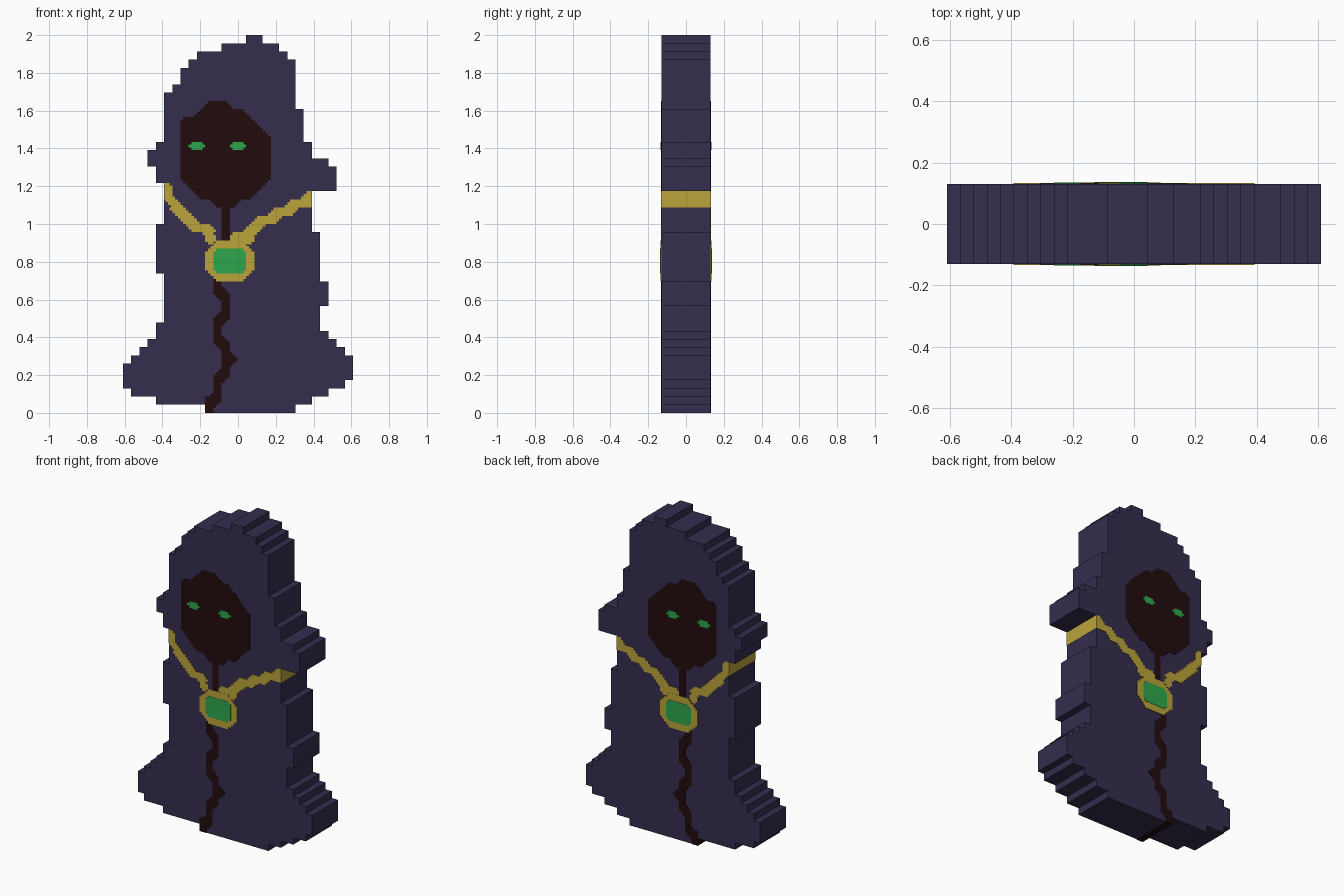
import bpy
import bmesh

cube = bpy.data.objects.get("Cube")
if cube:
    bpy.data.objects.remove(cube, do_unlink=True)

CELL = 2 / 46          # size of one pixel block
HALF_COLS = 14         # the figure is 28 blocks wide
HALF_DEPTH = 3 * CELL  # and 6 blocks deep


def make_material(name, rgb):
    linear = [((c / 255 + 0.055) / 1.055) ** 2.4 for c in rgb]
    mat = bpy.data.materials.new(name)
    mat.use_nodes = True
    mat.diffuse_color = (*linear, 1)
    bsdf = mat.node_tree.nodes["Principled BSDF"]
    bsdf.inputs["Base Color"].default_value = (*linear, 1)
    bsdf.inputs["Roughness"].default_value = 0.9
    return mat


purple = make_material("dark purple cloth", (53, 45, 78))
shadow = make_material("brown black", (34, 12, 13))
gold = make_material("gold", (187, 164, 59))
green = make_material("emerald green", (46, 166, 77))


def outline(bottom, runs):
    """Stepped outline from runs of (row count, left column, right column)."""
    left, right, z = [], [], bottom
    for count, a, b in runs:
        left += [(a, z), (a, z + count)]
        right += [(b, z), (b, z + count)]
        z += count
    points = []
    for p in right + left[::-1]:
        if points and p == points[-1]:
            continue
        # drop the middle one of three points in a line
        if len(points) > 1 and any(p[i] == points[-1][i] == points[-2][i] for i in (0, 1)):
            points.pop()
        points.append(p)
    return points


def notch(points, rim):
    """Cut a third of a block from each corner, except on the silhouette."""
    def toward(p, q):
        step = [max(-1 / 3, min(1 / 3, q[i] - p[i])) for i in (0, 1)]
        return step
    result = []
    for i, p in enumerate(points):
        if p[0] in rim or p[1] == 0:
            # push silhouette corners out a hair so the colour wraps the side
            x = p[0] + rim.get(p[0], 0)
            result.append((x, p[1] - (0.03 if p[1] == 0 else 0)))
            continue
        u = toward(p, points[i - 1])
        v = toward(p, points[(i + 1) % len(points)])
        result += [(p[0] + u[0], p[1] + u[1]),
                   (p[0] + u[0] + v[0], p[1] + u[1] + v[1]),
                   (p[0] + v[0], p[1] + v[1])]
    return result


def slab(name, mat, bottom, runs, raise_by=0.0, rim=None):
    """Extrude a stepped outline through the whole depth of the figure."""
    points = outline(bottom, runs)
    if raise_by:
        points = notch(points, rim or {})
    depth = HALF_DEPTH + raise_by
    bm = bmesh.new()
    verts = [bm.verts.new(((x - HALF_COLS) * CELL, -depth, z * CELL)) for x, z in points]
    face = bm.faces.new(verts)
    grown = bmesh.ops.extrude_face_region(bm, geom=[face])["geom"]
    moved = [g for g in grown if isinstance(g, bmesh.types.BMVert)]
    bmesh.ops.translate(bm, verts=moved, vec=(0, 2 * depth, 0))
    bmesh.ops.recalc_face_normals(bm, faces=bm.faces)
    bmesh.ops.triangulate(bm, faces=[f for f in bm.faces if len(f.verts) > 4])
    mesh = bpy.data.meshes.new(name)
    bm.to_mesh(mesh)
    bm.free()
    mesh.materials.append(mat)
    obj = bpy.data.objects.new(name, mesh)
    bpy.context.collection.objects.link(obj)
    return obj


# Robe: flared hem, body and sleeves
slab("robe", purple, 0, [
    (1, 10, 21), (1, 4, 23), (1, 1, 25), (1, 0, 27), (2, 0, 28), (1, 1, 28),
    (1, 2, 27), (1, 3, 26), (1, 4, 25), (1, 4, 24), (2, 5, 24), (3, 5, 25),
    (1, 5, 24), (5, 4, 24), (1, 4, 23), (4, 5, 23)])

# Hood: shoulder points up to the peak
slab("hood", purple, 27, [
    (1, 5, 26), (2, 4, 26), (1, 3, 25), (1, 3, 23), (1, 4, 23), (4, 5, 22),
    (2, 5, 21), (1, 6, 21), (2, 7, 21), (1, 8, 21), (1, 9, 20), (1, 12, 19),
    (1, 15, 17)])

# Dark opening of the hood, and the robe seam above and below the clasp
slab("face_opening", shadow, 25, [
    (1, 11, 14), (1, 9, 16), (1, 8, 17), (6, 7, 18), (1, 7, 17), (1, 7, 16),
    (1, 9, 15), (1, 10, 13)], 0.002)
slab("upper_seam", shadow, 20, [(5.5, 12, 13)], 0.0015)
slab("lower_seam", shadow, 0, [
    (1, 10, 11), (1, 10, 12), (2, 11, 12), (1, 11, 13), (1, 12, 13),
    (1, 12, 14), (1, 12, 13), (1, 11, 13), (2, 11, 12), (1, 11, 13),
    (2, 12, 13), (1, 11, 13), (2, 11, 12)], 0.002, {10: -0.03})

# Eyes
for side, col in (("right", 8), ("left", 13)):
    slab(side + "_eye", green, 32, [(1, col, col + 2)], 0.004)

# Chain halves running from the shoulders to the clasp
slab("right_chain", gold, 20.5, [
    (1.5, 10, 11.3), (1, 8, 11), (1, 7, 9), (1, 6, 8), (1, 5.5, 7), (2, 5, 6)],
    0.003, {5: -0.03})
slab("left_chain", gold, 20.5, [
    (1.5, 13, 16), (1, 15, 17), (1, 16, 19), (1, 18, 21), (1, 20, 23),
    (1, 22, 23)], 0.003, {23: 0.03})

# Clasp with its gem
slab("clasp", gold, 16, [(1, 11, 15), (3, 10, 16), (1, 11, 15)], 0.004)
slab("clasp_gem", green, 17, [(3, 11, 15)], 0.006)
